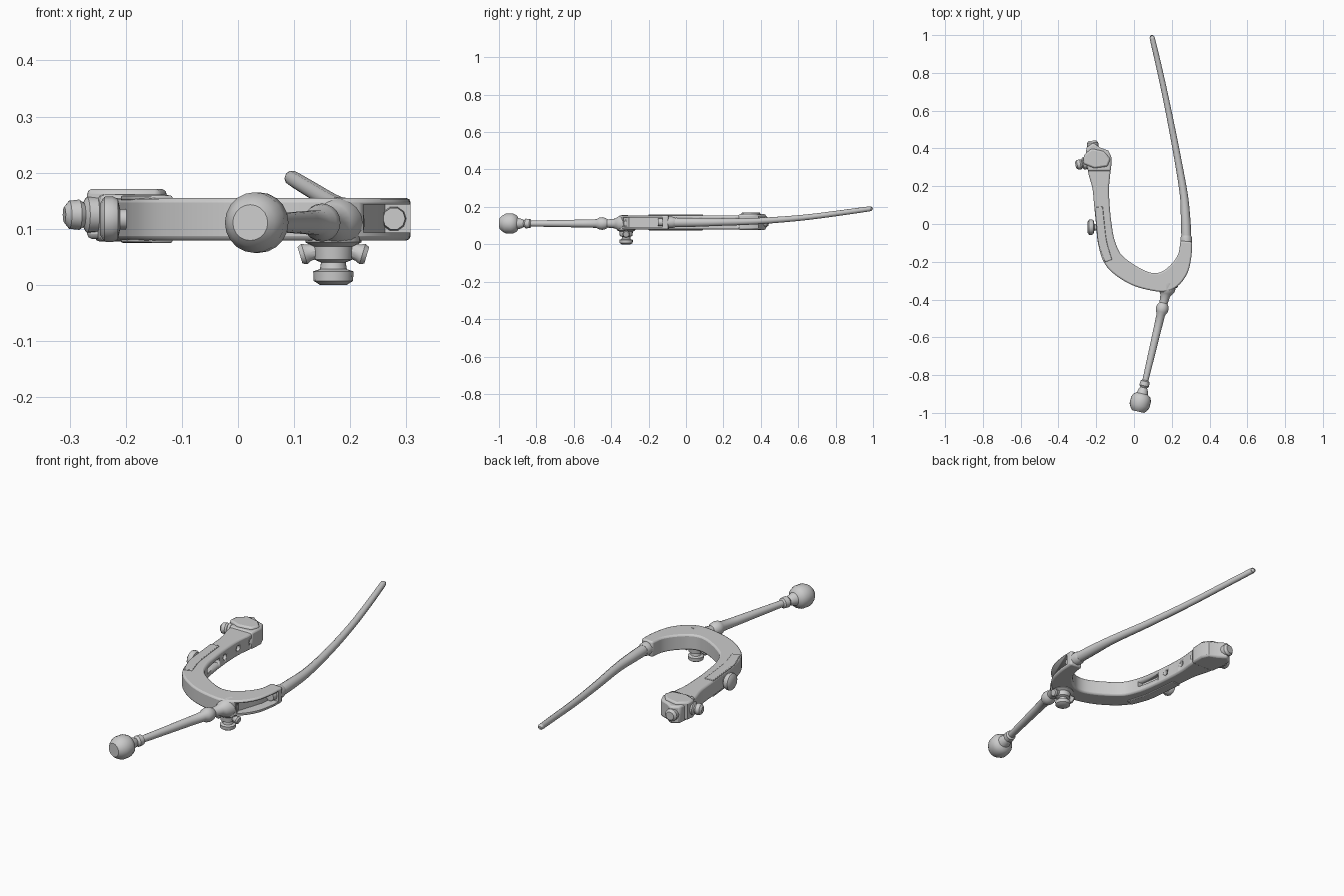
import bpy, bmesh, math
from mathutils import Vector

def finish(name, bm, smooth=35):
    bmesh.ops.remove_doubles(bm, verts=bm.verts, dist=1e-5)
    bmesh.ops.recalc_face_normals(bm, faces=bm.faces)
    me = bpy.data.meshes.new(name)
    bm.to_mesh(me)
    bm.free()
    ob = bpy.data.objects.new(name, me)
    bpy.context.collection.objects.link(ob)
    bpy.ops.object.select_all(action='DESELECT')
    bpy.context.view_layer.objects.active = ob
    ob.select_set(True)
    bpy.ops.object.shade_smooth_by_angle(angle=math.radians(smooth))
    return ob

def prism(name, pts, z0, z1, bevel=0.0):
    bm = bmesh.new()
    f = bm.faces.new([bm.verts.new((x, y, z0)) for x, y in pts])
    r = bmesh.ops.extrude_face_region(bm, geom=[f])
    for v in r['geom']:
        if isinstance(v, bmesh.types.BMVert):
            v.co.z = z1
    ob = finish(name, bm)
    if bevel:
        m = ob.modifiers.new('bevel', 'BEVEL')
        m.width, m.segments, m.limit_method = bevel, 2, 'ANGLE'
        m.angle_limit = math.radians(50)
    return ob

def lathe(name, origin, axis, profile, segs=20):
    """Revolve (distance, radius) pairs round an axis."""
    q = Vector(axis).to_track_quat('Z', 'Y')
    bm = bmesh.new()
    rings = [[bm.verts.new(Vector(origin) + q @ Vector((r * math.cos(2 * math.pi * i / segs),
              r * math.sin(2 * math.pi * i / segs), t))) for i in range(segs)] for t, r in profile]
    for a, b in zip(rings, rings[1:]):
        for i in range(segs):
            j = (i + 1) % segs
            bm.faces.new((a[i], a[j], b[j], b[i]))
    bm.faces.new(rings[0])
    bm.faces.new(rings[-1])
    return finish(name, bm)

def spline(keys, n=6):
    """Catmull-Rom samples through equal-length tuples."""
    k = [Vector(p) for p in keys]
    k = [2 * k[0] - k[1]] + k + [2 * k[-1] - k[-2]]
    out = []
    for a, b, c, d in zip(k, k[1:], k[2:], k[3:]):
        for i in range(n):
            t = i / n
            out.append(0.5 * (2 * b + (c - a) * t + (2 * a - 5 * b + 4 * c - d) * t * t
                              + (3 * b - a - 3 * c + d) * t ** 3))
    return out + [k[-2]]

def band(keys, extra=0.0):
    """Outline of a bent strip from (x, y, half width) keys."""
    s = spline(keys)
    left, right = [], []
    for i, p in enumerate(s):
        d = s[min(i + 1, len(s) - 1)] - s[max(i - 1, 0)]
        n = Vector((-d.y, d.x)).normalized() * (p.z + extra)
        left.append((p.x + n.x, p.y + n.y))
        right.append((p.x - n.x, p.y - n.y))
    return left + right[::-1]

def cut(ob, cutter):
    cutter.hide_render = True
    cutter.hide_set(True)
    m = ob.modifiers.new('cut', 'BOOLEAN')
    m.object, m.operation, m.solver = cutter, 'DIFFERENCE', 'EXACT'

# U-shaped frame
frame = prism('u_frame', band([
    (-0.19, 0.34, 0.06), (-0.183, 0.27, 0.058), (-0.176, 0.19, 0.044), (-0.170, 0.10, 0.041),
    (-0.16, 0.0, 0.041), (-0.145, -0.1, 0.045), (-0.105, -0.195, 0.05), (-0.01, -0.268, 0.05),
    (0.09, -0.305, 0.046), (0.175, -0.30, 0.055), (0.235, -0.245, 0.05), (0.268, -0.17, 0.036),
    (0.277, -0.092, 0.031)]), 0.079, 0.155, 0.008)

# Side channel in the short arm
cut(frame, prism('channel_cutter', [(0.215, -0.305), (0.25, -0.42), (0.37, -0.33), (0.37, -0.125),
                                    (0.262, -0.125), (0.256, -0.18), (0.238, -0.235)], 0.093, 0.143))
# Slot and screw holes on the inner face of the long arm
cut(frame, prism('slot_cutter', [(-0.128, -0.09), (-0.05, -0.09), (-0.05, 0.03), (-0.148, 0.03)], 0.106, 0.132))
for y, x in ((0.08, -0.145), (0.19, -0.147), (0.28, -0.14)):
    cut(frame, lathe('hole_cutter', (x, y, 0.117), (1, 0, 0), [(0, 0.014), (0.08, 0.014)], 12))

# Thin raised plates on the outer half of the long arm
for name, z0, z1 in (('arm_plate_top', 0.150, 0.159), ('arm_plate_bottom', 0.075, 0.082)):
    prism(name, band([(-0.187, 0.09, 0.022), (-0.178, 0.0, 0.022), (-0.166, -0.1, 0.023),
                      (-0.135, -0.195, 0.02)]), z0, z1, 0.003)

# Jaw head at the end of the long arm, with cap plates
prism('jaw_head', [(-0.245, 0.28), (-0.255, 0.35), (-0.252, 0.405), (-0.215, 0.43), (-0.18, 0.405),
                   (-0.135, 0.388), (-0.118, 0.35), (-0.122, 0.28)], 0.077, 0.161, 0.009)
prism('jaw_cap', [(-0.27, 0.32), (-0.265, 0.365), (-0.225, 0.40), (-0.16, 0.385),
                  (-0.125, 0.345), (-0.14, 0.305), (-0.21, 0.295)], 0.082, 0.171, 0.009)
lathe('jaw_pin', (-0.215, 0.385, 0.12), (-0.1, 1, 0), [(0, 0.03), (0.045, 0.03), (0.056, 0.02)], 12)
lathe('jaw_side_knob', (-0.24, 0.325, 0.125), (-1, -0.2, 0),
      [(0, 0.032), (0.03, 0.032), (0.036, 0.022), (0.044, 0.027), (0.062, 0.025), (0.071, 0.014)], 16)

# Thumb screw on the outside of the long arm
lathe('thumb_screw', (-0.17, -0.017, 0.117), (-1, 0, 0),
      [(0, 0.018), (0.04, 0.018), (0.044, 0.036), (0.054, 0.041), (0.068, 0.04), (0.076, 0.028)], 12)

# Long tapering curved rod
cu = bpy.data.curves.new('curved_rod', 'CURVE')
cu.dimensions, cu.bevel_depth, cu.bevel_resolution, cu.use_fill_caps = '3D', 1.0, 3, True
pts = spline([(0.278, -0.15, 0.118, 0.02), (0.277, -0.07, 0.117, 0.026), (0.273, 0.03, 0.117, 0.025),
              (0.263, 0.16, 0.118, 0.021), (0.225, 0.38, 0.124, 0.018), (0.178, 0.62, 0.142, 0.016),
              (0.135, 0.82, 0.167, 0.015), (0.1, 0.97, 0.188, 0.014), (0.096, 0.988, 0.19, 0.012),
              (0.094, 0.997, 0.191, 0.006)], 5)
sp = cu.splines.new('POLY')
sp.points.add(len(pts) - 1)
for p, v in zip(sp.points, pts):
    p.co, p.radius = (v[0], v[1], v[2], 1), v[3]
bpy.context.collection.objects.link(bpy.data.objects.new('curved_rod', cu))
lathe('rod_collar', (0.277, -0.11, 0.117), (-0.02, 1, 0), [(0, 0.03), (0.035, 0.031), (0.05, 0.026)])

# Turned handle with collars and an end knob
lathe('turned_handle', (0.17, -0.36, 0.111), (-0.228, -0.974, 0), [
    (-0.05, 0.046), (-0.01, 0.044), (0.008, 0.034), (0.02, 0.026), (0.06, 0.022), (0.073, 0.030),
    (0.09, 0.034), (0.108, 0.031), (0.122, 0.023), (0.2, 0.021), (0.48, 0.016), (0.486, 0.024),
    (0.51, 0.026), (0.52, 0.018), (0.53, 0.024), (0.553, 0.031), (0.562, 0.045), (0.582, 0.054),
    (0.618, 0.054), (0.64, 0.042), (0.65, 0.032)], 20)

# Adjusting screw under the frame, with two side lobes
lathe('under_screw', (0.17, -0.32, 0.09), (0, 0, -1), [
    (0, 0.05), (0.014, 0.05), (0.022, 0.036), (0.045, 0.034), (0.05, 0.022), (0.062, 0.024),
    (0.066, 0.036), (0.083, 0.035), (0.09, 0.024)], 16)
for s in (-1, 1):
    lathe('screw_wing', (0.17 + s * 0.025, -0.32, 0.063), (s, 0, -0.3),
          [(0, 0.014), (0.02, 0.016), (0.028, 0.02), (0.036, 0.016)], 10)
